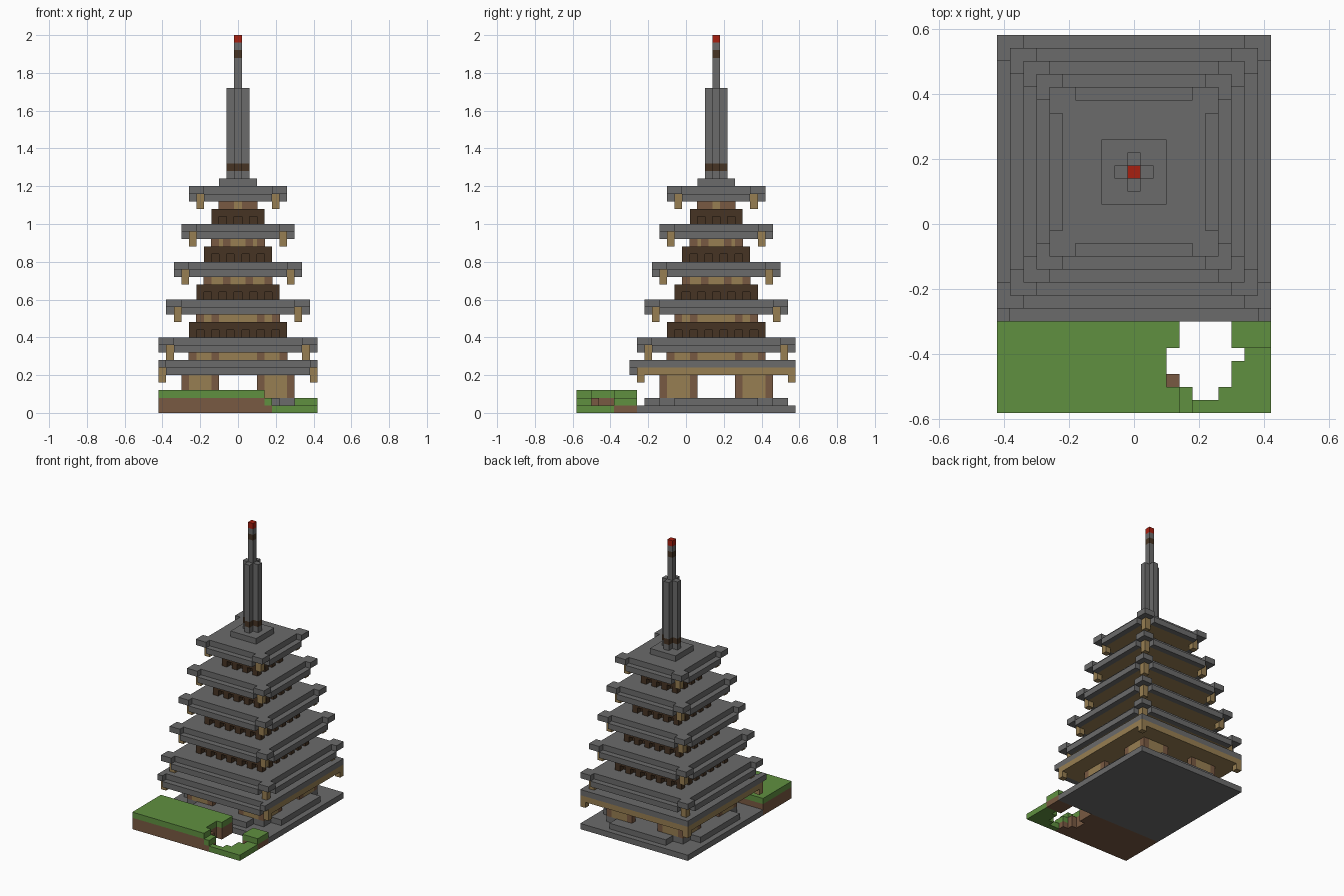
import bpy
import bmesh

cube = bpy.data.objects.get("Cube")
if cube:
    bpy.data.objects.remove(cube, do_unlink=True)

U = 0.04            # block size
CY = 0.16           # tower centre in y
LIM_X, LIM_Y = 0.42, 0.58


def material(name, rgb):
    m = bpy.data.materials.new(name)
    m.use_nodes = True
    m.diffuse_color = (*rgb, 1)
    m.node_tree.nodes["Principled BSDF"].inputs["Base Color"].default_value = (*rgb, 1)
    return m


GREY = material("stone grey", (0.147, 0.147, 0.147))
GREEN = material("grass green", (0.117, 0.28, 0.051))
BROWN = material("earth brown", (0.19, 0.1, 0.054))
BEIGE = material("light timber", (0.31, 0.21, 0.085))
DARK = material("dark timber", (0.061, 0.034, 0.017))
RED = material("tip red", (0.39, 0.014, 0.005))


def part(name, mat, boxes, cy=CY):
    """One object made of boxes (x0, x1, y0, y1, z0, z1), trimmed to the plot."""
    bm = bmesh.new()
    for x0, x1, y0, y1, z0, z1 in boxes:
        x0, x1 = max(x0, -LIM_X), min(x1, LIM_X)
        y0, y1 = y0 + cy, min(y1 + cy, LIM_Y)
        if x1 - x0 < 0.001 or y1 - y0 < 0.001:
            continue
        vs = bmesh.ops.create_cube(bm, size=1)["verts"]
        for v in vs:
            v.co.x = x1 if v.co.x > 0 else x0
            v.co.y = y1 if v.co.y > 0 else y0
            v.co.z = z1 if v.co.z > 0 else z0
    mesh = bpy.data.meshes.new(name)
    bm.to_mesh(mesh)
    bm.free()
    mesh.materials.append(mat)
    ob = bpy.data.objects.new(name, mesh)
    bpy.context.collection.objects.link(ob)
    return ob


def slab(wx, wy, z0, z1):
    return (-wx, wx, -wy, wy, z0, z1)


def corners(a, b, z0, z1):
    """Four square blocks spanning a..b from the centre."""
    span = {1: (a, b), -1: (-b, -a)}
    return [(*span[sx], *span[sy], z0, z1) for sx in span for sy in span]


def sides(p0, p1, a, b, z0, z1):
    """The same block on all four sides: p0..p1 along, a..b outward."""
    return [(p0, p1, a, b, z0, z1), (p0, p1, -b, -a, z0, z1),
            (a, b, p0, p1, z0, z1), (-b, -a, p0, p1, z0, z1)]


def roof(i, w, z):
    part(f"roof_{i}_tiles", GREY,
         [slab(w - U, w - U, z + U, z + 2 * U)]
         + corners(w - 2 * U, w, z + U, z + 2 * U)
         + sides(-w + 2 * U, w - 2 * U, w - U, w, z, z + U))
    part(f"roof_{i}_eaves", BEIGE,
         [slab(w - U, w - U, z, z + U)] + corners(w - 2 * U, w - U, z - U, z))


def wall(i, w, z):
    e = 0.002
    part(f"wall_{i}", BEIGE, [slab(w, w, z, z + U)])
    inner = 0.12 if w > 0.2 else 0.06 if w > 0.12 else 0.04
    cols = corners(w - U, w + e, z, z + U)
    for c in (-inner, inner):
        cols += sides(c - U / 2, c + U / 2, w - U, w + e, z, z + U)
    part(f"wall_{i}_columns", BROWN, cols)


def railing(i, w, z):
    boxes = [slab(w - U, w - U, z, z + U), slab(w, w, z + U, z + 2 * U)]
    for k in range(0, round(2 * w / U), 2):
        p = -w + k * U
        boxes += sides(p, p + U, w - U, w, z, z + U)
    part(f"railing_{i}", DARK, boxes)


# Stepped stone base
part("base", GREY, [slab(0.42, 0.42, 0, U), slab(0.38, 0.22, U, 2 * U),
                    slab(0.22, 0.38, U, 2 * U), slab(0.30, 0.30, U, 2 * U)])

# Ground floor: four angled corner walls with posts at their ends
panels, posts = [], corners(0.26, 0.30, 0.08, 0.2)
for s in (-1, 1):
    lo, hi = sorted((s * 0.14, s * 0.26))
    panels += sides(lo, hi, 0.26, 0.30, 0.08, 0.2)
    lo, hi = sorted((s * 0.10, s * 0.14))
    posts += sides(lo, hi, 0.26, 0.30, 0.08, 0.2)
part("ground_floor_walls", BEIGE, panels)
part("ground_floor_posts", BROWN, posts)

# Roofs and storeys
roof(1, 0.46, 0.20)
wall(1, 0.26, 0.28)
for i in range(5):
    z = 0.32 + 0.2 * i
    roof(i + 2, 0.42 - U * i, z)
    if i < 4:
        railing(i + 2, 0.26 - U * i, z + 2 * U)
        wall(i + 2, 0.22 - U * i, z + 4 * U)


# Spire
def cross(z0, z1):
    return [slab(0.06, 0.02, z0, z1), slab(0.02, 0.06, z0, z1)]


part("spire_foot", GREY, [slab(0.10, 0.10, 1.2, 1.24)] + cross(1.24, 1.28))
part("spire_band", DARK, cross(1.28, 1.32))
part("spire_shaft", GREY, cross(1.32, 1.72))
part("spire_rod", GREY, [slab(0.02, 0.02, 1.72, 1.88), slab(0.02, 0.02, 1.92, 1.96)])
part("spire_ring", DARK, [slab(0.02, 0.02, 1.88, 1.92)])
part("spire_tip", RED, [slab(0.02, 0.02, 1.96, 2.0)])

# Garden: high bank on the right, low bank on the left, open pond between
bank = [(0.14, -0.38, -0.26), (0.10, -0.50, -0.38), (0.14, -0.58, -0.50)]
part("bank_grass", GREEN, [(-0.42, x, y0, y1, 0.08, 0.12) for x, y0, y1 in bank]
     + [(0.14, 0.18, -0.58, -0.50, U, 2 * U)], 0)
part("bank_earth", BROWN, [(-0.42, x, y0, y1, 0, 0.08) for x, y0, y1 in bank]
     + [(0.10, 0.14, -0.50, -0.46, 0, 0.08), (0.14, 0.18, -0.58, -0.50, 0, U)], 0)
part("low_grass", GREEN, [(0.18, 0.42, -0.58, -0.54, 0, U), (0.26, 0.42, -0.54, -0.50, 0, U),
                          (0.30, 0.42, -0.50, -0.42, 0, U), (0.34, 0.42, -0.42, -0.38, 0, U),
                          (0.30, 0.42, -0.38, -0.26, U, 2 * U)], 0)
part("low_earth", BROWN, [(0.30, 0.42, -0.38, -0.26, 0, U)], 0)
